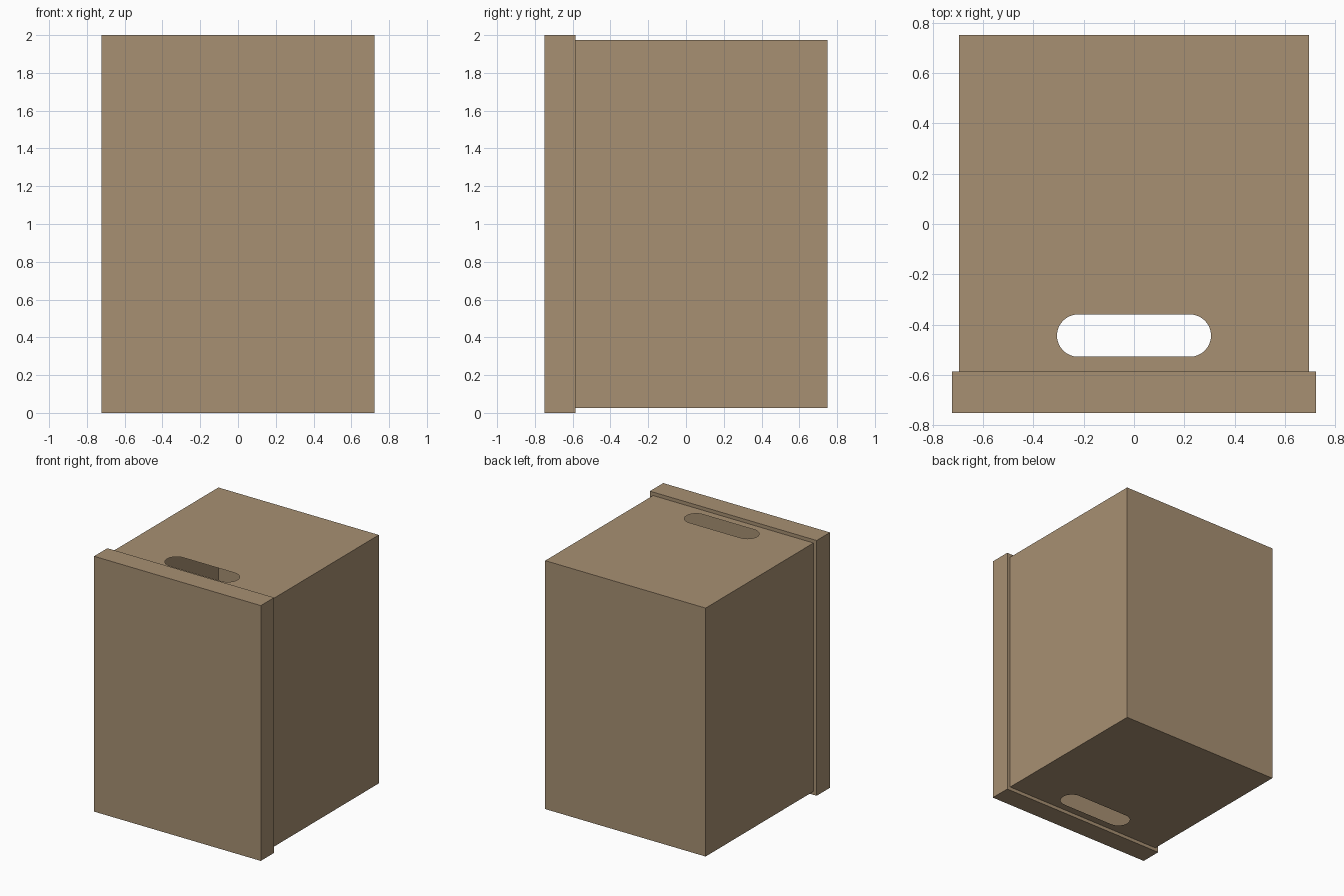
import bpy, bmesh
from math import sin, cos, pi
from mathutils import Vector

if "Cube" in bpy.data.objects:
    bpy.data.objects.remove(bpy.data.objects["Cube"])

wood = bpy.data.materials.new("cardboard_brown")
wood.diffuse_color = (0.39, 0.28, 0.17, 1)
wood.use_nodes = True
wood.node_tree.nodes["Principled BSDF"].inputs["Base Color"].default_value = wood.diffuse_color


def add_object(name, bm):
    mesh = bpy.data.meshes.new(name)
    bm.to_mesh(mesh)
    bm.free()
    mesh.materials.append(wood)
    obj = bpy.data.objects.new(name, mesh)
    bpy.context.collection.objects.link(obj)
    return obj


def ring(bm, points, z):
    verts = [bm.verts.new((x, y, z)) for x, y in points]
    edges = [bm.edges.new((verts[i - 1], v)) for i, v in enumerate(verts)]
    return verts, edges


# Front panel: solid slab, slightly larger than the body
bm = bmesh.new()
bmesh.ops.create_cube(bm, size=1)
bmesh.ops.scale(bm, vec=(1.445, 0.165, 2.0), verts=bm.verts)
bmesh.ops.translate(bm, vec=(0, -0.6675, 1.0), verts=bm.verts)
add_object("front_panel", bm)

# Hollow thin-walled body, closed at the front by the panel
X, Y0, Y1, Z0, Z1 = 0.695, -0.585, 0.75, 0.027, 1.973
outline = [(-X, Y0), (X, Y0), (X, Y1), (-X, Y1)]

# Rounded hand slot outline
R, HALF, YC, N = 0.084, 0.222, -0.443, 16
slot = []
for side, start in ((1, -pi / 2), (-1, pi / 2)):
    for i in range(N + 1):
        a = start + pi * i / N
        slot.append((side * HALF + R * cos(a), YC + R * sin(a)))

bm = bmesh.new()
corners = []
# Bottom and top faces, each pierced by the slot
for z, up in ((Z0, -1), (Z1, 1)):
    verts, edges = ring(bm, outline, z)
    edges += ring(bm, slot, z)[1]
    bmesh.ops.triangle_fill(bm, use_beauty=True, edges=edges,
                            normal=Vector((0, 0, up)))
    corners.append(verts)
# Right, back and left walls
low, high = corners
for i in (1, 2, 3):
    j = (i + 1) % 4
    bm.faces.new((low[i], low[j], high[j], high[i]))
bm.normal_update()
for f in bm.faces:
    outward = f.calc_center_median() - Vector((0, 0, 1))
    if abs(f.normal.z) > 0.5:
        outward = Vector((0, 0, outward.z))
    if f.normal.dot(outward) < 0:
        f.normal_flip()
add_object("hollow_body", bm)
